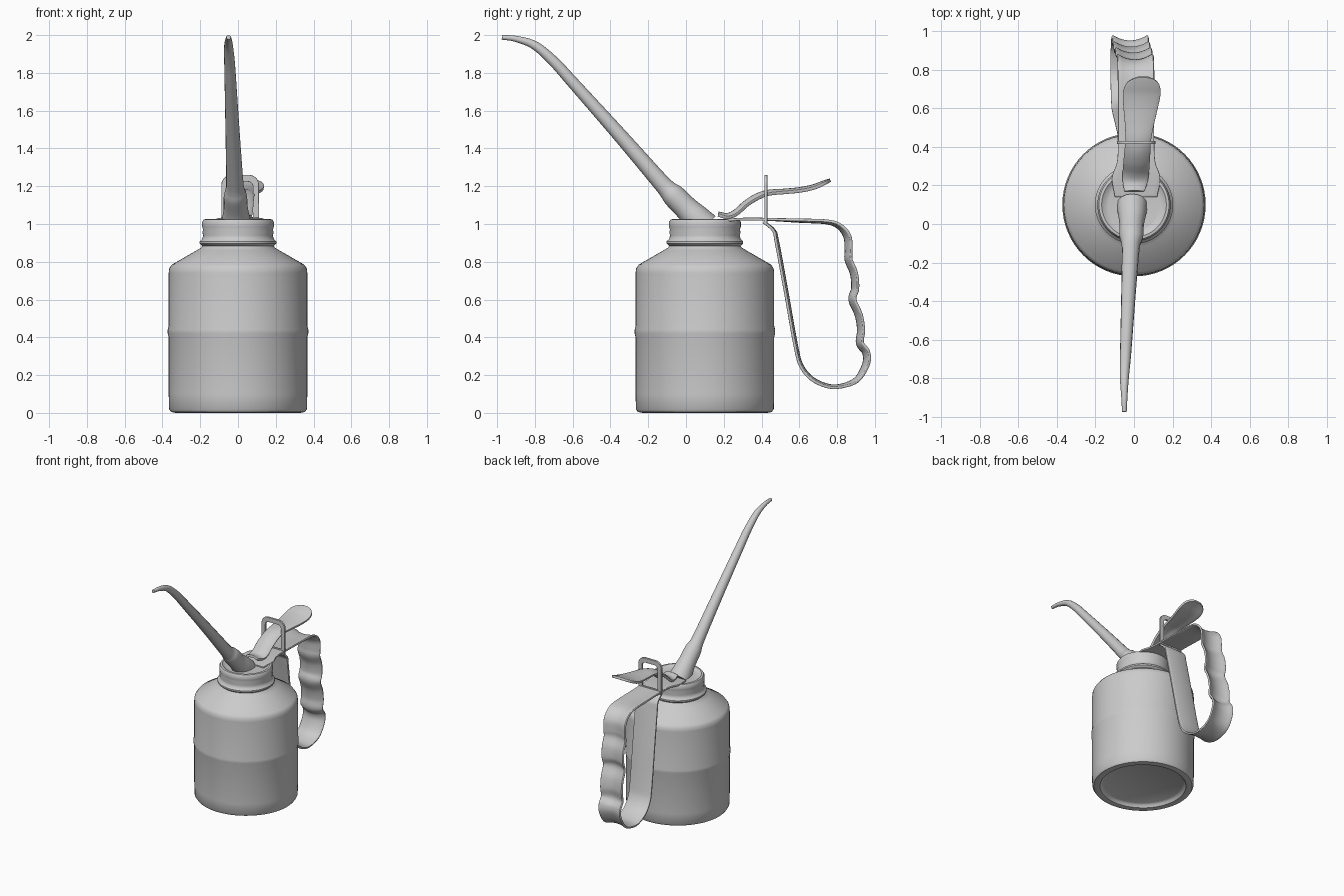
import bpy
import math
from mathutils import Vector

cube = bpy.data.objects.get("Cube")
if cube:
    bpy.data.objects.remove(cube, do_unlink=True)


def mesh_object(name, verts, faces, angle=50):
    mesh = bpy.data.meshes.new(name)
    mesh.from_pydata(verts, [], faces)
    mesh.update()
    obj = bpy.data.objects.new(name, mesh)
    bpy.context.collection.objects.link(obj)
    activate(obj)
    bpy.ops.object.shade_smooth_by_angle(angle=math.radians(angle))
    return obj


def activate(obj):
    bpy.ops.object.select_all(action='DESELECT')
    obj.select_set(True)
    bpy.context.view_layer.objects.active = obj


def smooth_path(points, steps=6):
    """Catmull-Rom samples through points of any dimension."""
    p = [Vector(q) for q in points]
    p = [p[0] * 2 - p[1]] + p + [p[-1] * 2 - p[-2]]
    out = []
    for a, b, c, d in zip(p, p[1:], p[2:], p[3:]):
        for i in range(steps):
            t = i / steps
            out.append((b * 2 + (c - a) * t + (a * 2 - b * 5 + c * 4 - d) * t ** 2
                        + (b * 3 - a - c * 3 + d) * t ** 3) / 2)
    return out + [p[-2]]


def lathe(name, profile, y, segments=64):
    """Revolve an (r, z) profile that starts and ends on the axis."""
    rings = profile[1:-1]
    verts, faces = [], []
    for r, z in rings:
        for s in range(segments):
            a = 2 * math.pi * s / segments
            verts.append((r * math.cos(a), y + r * math.sin(a), z))
    for k in range(len(rings) - 1):
        for s in range(segments):
            n = (s + 1) % segments
            a, b = k * segments, (k + 1) * segments
            faces.append((a + s, a + n, b + n, b + s))
    low, high = len(verts), len(verts) + 1
    verts += [(0, y, profile[0][1]), (0, y, profile[-1][1])]
    top = (len(rings) - 1) * segments
    for s in range(segments):
        n = (s + 1) % segments
        faces += [(low, n, s), (high, top + s, top + n)]
    return mesh_object(name, verts, faces, 40)


def ribbon(name, points, centre_x, thickness, across=8):
    """Sweep a dished strip along (y, z, half width, dish) points."""
    path = smooth_path(points)
    verts, faces = [], []
    for i, (y, z, half, dish) in enumerate(path):
        before, after = path[max(i - 1, 0)], path[min(i + 1, len(path) - 1)]
        t = Vector((after[0] - before[0], after[1] - before[1])).normalized()
        for j in range(across + 1):
            u = 2 * j / across - 1
            lift = dish * (u * u - 0.5)
            verts.append((centre_x(y, z) + u * half, y - t.y * lift, z + t.x * lift))
    w = across + 1
    for i in range(len(path) - 1):
        for j in range(across):
            a = i * w + j
            faces.append((a, a + 1, a + w + 1, a + w))
    obj = mesh_object(name, verts, faces)
    solid = obj.modifiers.new("thickness", 'SOLIDIFY')
    solid.thickness = thickness
    solid.offset = 0
    bevel = obj.modifiers.new("soft_edges", 'BEVEL')
    bevel.width = thickness * 0.25
    bevel.segments = 2
    return obj


def curve_object(name, dimensions):
    curve = bpy.data.curves.new(name, 'CURVE')
    curve.dimensions = dimensions
    obj = bpy.data.objects.new(name, curve)
    bpy.context.collection.objects.link(obj)
    return obj, curve


def to_mesh(obj, angle):
    activate(obj)
    bpy.ops.object.convert(target='MESH')
    bpy.ops.object.shade_smooth_by_angle(angle=math.radians(angle))


CAN_Y = 0.1

# Can body: recessed base, mid bead, sloping shoulder
lathe("can_body", [
    (0, 0.03), (0.285, 0.03), (0.3, 0.022), (0.31, 0.004), (0.33, 0), (0.355, 0.005),
    (0.365, 0.02), (0.367, 0.1), (0.367, 0.4), (0.372, 0.42), (0.372, 0.44),
    (0.367, 0.46), (0.367, 0.74), (0.364, 0.765), (0.35, 0.785), (0.22, 0.86),
    (0.195, 0.875), (0.185, 0.89), (0, 0.89)], CAN_Y)

# Screw cap with a rolled lower ring and a shallow dished top
lathe("screw_cap", [
    (0, 0.875), (0.17, 0.875), (0.19, 0.885), (0.203, 0.897), (0.203, 0.908),
    (0.19, 0.92), (0.184, 0.94), (0.189, 0.955), (0.185, 0.97), (0.19, 0.985),
    (0.19, 1.01), (0.182, 1.024), (0.168, 1.026), (0.15, 1.012), (0.13, 1.008),
    (0, 1.012)], CAN_Y)

# Spout: tapered tube bent over at the tip, with a collar at the base
spout, curve = curve_object("spout", '3D')
path = smooth_path([
    (-0.05, -0.975, 1.988, 0.012), (-0.05, -0.9, 1.98, 0.016), (-0.05, -0.8, 1.945, 0.023),
    (-0.045, -0.7, 1.86, 0.028), (-0.04, -0.6, 1.75, 0.031), (-0.028, -0.35, 1.47, 0.038),
    (-0.018, -0.15, 1.24, 0.045), (-0.016, -0.1, 1.185, 0.05), (-0.014, -0.065, 1.15, 0.061),
    (-0.012, 0, 1.085, 0.064), (-0.01, 0.05, 1.035, 0.073), (-0.01, 0.1, 0.985, 0.08)])
spline = curve.splines.new('POLY')
spline.points.add(len(path) - 1)
for point, (x, y, z, r) in zip(spline.points, path):
    point.co = (x, y, z, 1)
    point.radius = r
curve.bevel_depth = 1
curve.bevel_resolution = 6
curve.use_fill_caps = True
to_mesh(spout, 50)

# Handle: one strap running back from the cap, down the finger grip and up again
ribbon("handle_strap", [
    (0.14, 1.012, 0.11, 0), (0.24, 1.022, 0.125, 0), (0.32, 1.026, 0.1, 0),
    (0.42, 1.025, 0.094, 0), (0.6, 1.018, 0.094, 0.008), (0.74, 1.012, 0.094, 0.012),
    (0.81, 0.99, 0.094, 0.02), (0.855, 0.935, 0.094, 0.03), (0.862, 0.86, 0.094, 0.03),
    (0.862, 0.81, 0.094, 0.03), (0.89, 0.74, 0.094, 0.03), (0.897, 0.66, 0.094, 0.03),
    (0.882, 0.6, 0.094, 0.03), (0.915, 0.52, 0.094, 0.03), (0.928, 0.44, 0.094, 0.03),
    (0.922, 0.37, 0.094, 0.03), (0.955, 0.32, 0.094, 0.03), (0.955, 0.26, 0.094, 0.028),
    (0.91, 0.18, 0.094, 0.02), (0.84, 0.146, 0.094, 0.012), (0.76, 0.14, 0.094, 0.01),
    (0.67, 0.178, 0.094, 0.01), (0.61, 0.25, 0.094, 0.01), (0.58, 0.36, 0.094, 0.01),
    (0.53, 0.64, 0.094, 0.01), (0.482, 0.9, 0.094, 0.01), (0.465, 0.965, 0.094, 0.005),
    (0.41, 1.012, 0.094, 0)], lambda y, z: 0.043 * z - 0.033, 0.015)

# Thumb lever: curved blade flaring into a rounded paddle
ribbon("thumb_lever", [
    (0.17, 1.052, 0.05, -0.01), (0.22, 1.042, 0.062, -0.015), (0.265, 1.06, 0.065, -0.02),
    (0.32, 1.108, 0.065, -0.02), (0.38, 1.145, 0.064, -0.02), (0.44, 1.165, 0.064, -0.015),
    (0.52, 1.172, 0.074, -0.012), (0.6, 1.18, 0.087, -0.012), (0.67, 1.194, 0.096, -0.012),
    (0.72, 1.213, 0.088, -0.01), (0.748, 1.225, 0.062, -0.005), (0.764, 1.232, 0.022, 0)],
    lambda y, z: 0.075 * (y - 0.14), 0.018)

# Lever guide: upright plate with an arched opening
guide, curve = curve_object("lever_guide", '2D')
curve.fill_mode = 'BOTH'
curve.extrude = 0.005
curve.bevel_depth = 0.003
for left, right, bottom, top, radius in ((-0.085, 0.108, 1.01, 1.257, 0.05),
                                         (-0.058, 0.082, 1.035, 1.227, 0.03)):
    outline = [(left, bottom), (right, bottom)]
    for cx, start in ((right - radius, 0), (left + radius, 90)):
        for i in range(7):
            a = math.radians(start + 15 * i)
            outline.append((cx + radius * math.cos(a), top - radius + radius * math.sin(a)))
    spline = curve.splines.new('POLY')
    spline.points.add(len(outline) - 1)
    spline.use_cyclic_u = True
    for point, (x, z) in zip(spline.points, outline):
        point.co = (x, z, 0, 1)
guide.location = (0, 0.423, 0)
guide.rotation_euler = (math.radians(90), 0, 0)
to_mesh(guide, 40)
